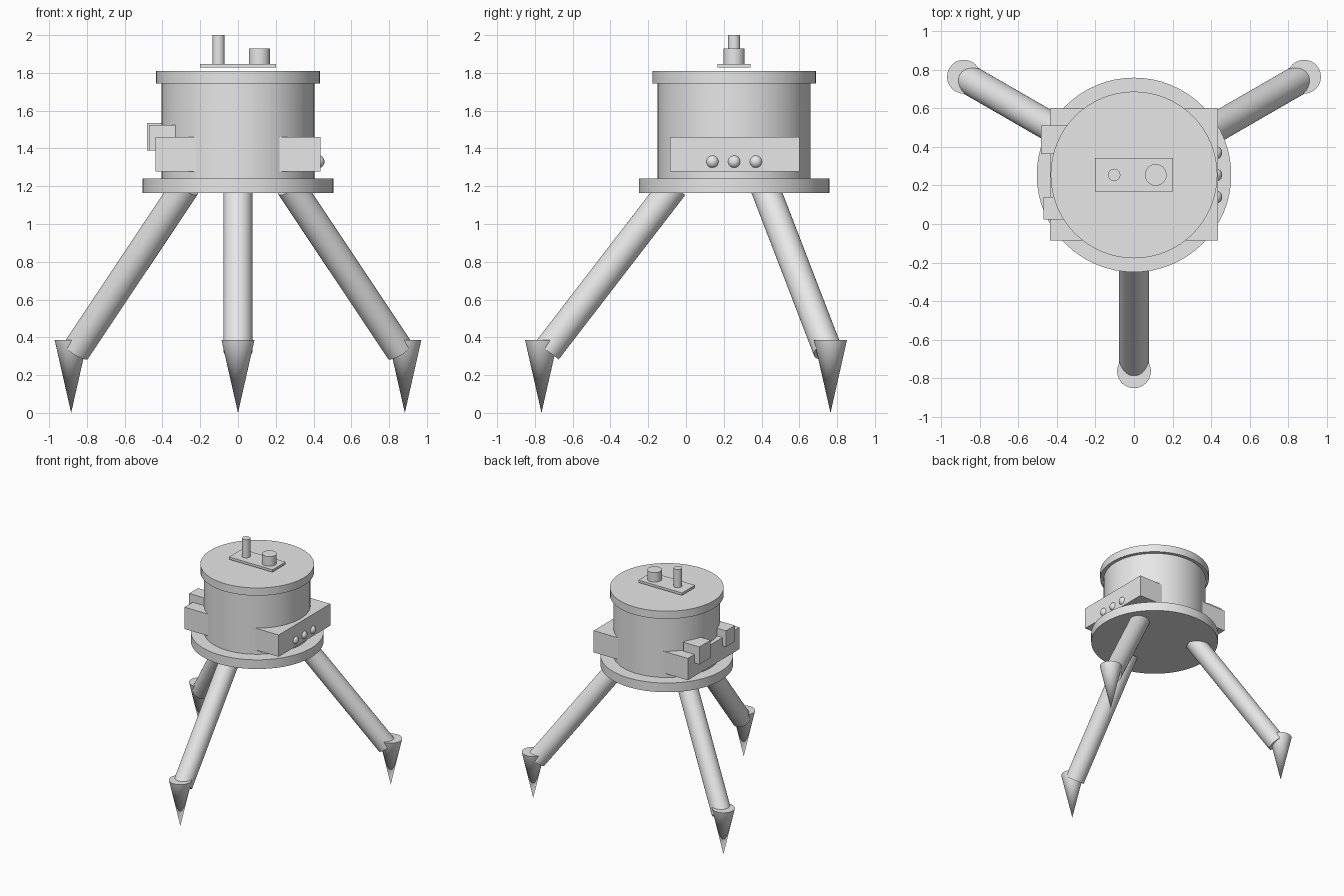
import bpy
import math
from mathutils import Vector

if "Cube" in bpy.data.objects:
    bpy.data.objects.remove(bpy.data.objects["Cube"], do_unlink=True)

CY = 0.255  # body axis sits behind the middle of the three feet

grey = bpy.data.materials.new("light_grey")
grey.use_nodes = True
grey.diffuse_color = (0.8, 0.8, 0.8, 1)
grey.node_tree.nodes["Principled BSDF"].inputs["Base Color"].default_value = (0.8, 0.8, 0.8, 1)


def finish(name, smooth=True):
    obj = bpy.context.object
    obj.name = name
    obj.data.materials.append(grey)
    if smooth:
        bpy.ops.object.shade_smooth_by_angle(angle=math.radians(35))
    return obj


def box(name, low, high):
    low, high = Vector(low), Vector(high)
    bpy.ops.mesh.primitive_cube_add(size=1, location=(low + high) / 2)
    bpy.context.object.scale = high - low
    bpy.ops.object.transform_apply(location=False, rotation=False, scale=True)
    return finish(name, smooth=False)


def rod(name, start, end, r_start, r_end=None, sides=64):
    start, end = Vector(start), Vector(end)
    axis = end - start
    bpy.ops.mesh.primitive_cone_add(
        vertices=sides, radius1=r_start, radius2=r_start if r_end is None else r_end,
        depth=axis.length, location=(start + end) / 2,
        rotation=axis.to_track_quat('Z', 'Y').to_euler())
    return finish(name)


def disc(name, x, radius, z0, z1):
    return rod(name, (x, CY, z0), (x, CY, z1), radius)


# Drum body
disc("base_plate", 0, 0.505, 1.163, 1.24)
disc("drum", 0, 0.405, 1.24, 1.745)
disc("lid", 0, 0.433, 1.745, 1.81)

# Equipment box running through the drum, with blocks on one side
box("equipment_box", (-0.437, -0.085, 1.277), (0.437, 0.6, 1.46))
box("rear_side_block", (-0.483, 0.363, 1.388), (-0.335, 0.512, 1.535))
box("front_side_block", (-0.47, 0.023, 1.39), (-0.33, 0.14, 1.525))

# Row of round buttons on the other side
for i in (-1, 0, 1):
    bpy.ops.mesh.primitive_uv_sphere_add(
        segments=32, ring_count=16, radius=0.035, location=(0.423, CY + i * 0.115, 1.33))
    finish(f"button_{i + 2}")

# Raised panel with antenna and knob
box("top_panel", (-0.202, CY - 0.087, 1.828), (0.202, CY + 0.087, 1.848))
disc("antenna", -0.103, 0.032, 1.848, 2.0)
disc("knob", 0.113, 0.056, 1.848, 1.928)

# Three splayed legs with pointed feet
for name, degrees in (("front", -90), ("left", 30), ("right", 150)):
    a = math.radians(degrees)

    def at(radius, z):
        return (radius * math.cos(a), CY + radius * math.sin(a), z)

    rod(f"{name}_leg", at(0.99, 0.33), at(0.32, 1.2), 0.077)
    rod(f"{name}_foot", at(1.02, 0), at(1.02, 0.387), 0, 0.0875)
